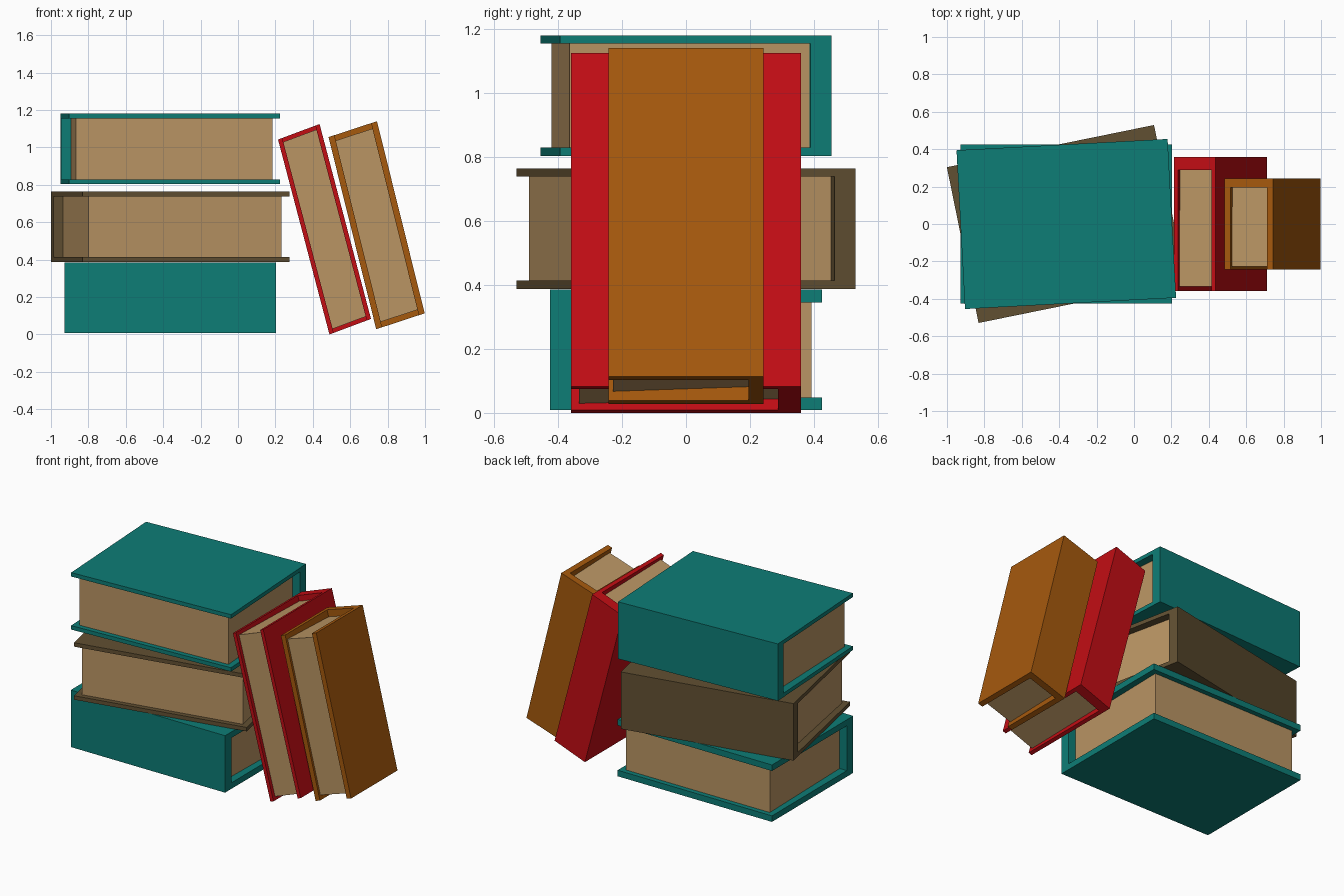
import bpy
import math
from mathutils import Matrix, Vector

if "Cube" in bpy.data.objects:
    bpy.data.objects.remove(bpy.data.objects["Cube"])


def material(name, rgb):
    m = bpy.data.materials.new(name)
    m.diffuse_color = (*rgb, 1)
    m.use_nodes = True
    m.node_tree.nodes["Principled BSDF"].inputs["Base Color"].default_value = m.diffuse_color
    return m


TEAL = material("teal", (0.004, 0.205, 0.18))
BROWN = material("brown", (0.12, 0.08, 0.032))
RED = material("red", (0.54, 0.004, 0.007))
ORANGE = material("orange", (0.38, 0.10, 0.004))
PAPER = material("paper", (0.49, 0.30, 0.127))


def prism(name, start, end, mat, matrix):
    """Solid between two matching outlines."""
    n = len(start)
    faces = [tuple(reversed(range(n))), tuple(range(n, 2 * n))]
    faces += [(i, (i + 1) % n, n + (i + 1) % n, n + i) for i in range(n)]
    mesh = bpy.data.meshes.new(name)
    mesh.from_pydata([matrix @ Vector(p) for p in start + end], [], faces)
    mesh.materials.append(mat)
    obj = bpy.data.objects.new(name, mesh)
    bpy.context.collection.objects.link(obj)


def book(name, centre, u, v, w, board, spine, inset, fore, mat):
    """u runs along the spine, v points to the spine, w goes through the boards."""
    u, v, w = Vector(u), Vector(v), Vector(w)
    a, b, c = u.length / 2, v.length / 2, w.length / 2
    mat4 = Matrix((u.normalized(), v.normalized(), w.normalized())).transposed().to_4x4()
    mat4.translation = centre
    # cover: C-shaped section extruded along the spine
    h, s = c - board, b - spine
    section = [(-b, -c), (b, -c), (b, c), (-b, c), (-b, h), (s, h), (s, -h), (-b, -h)]
    prism(name + "_cover", [(-a, y, z) for y, z in section],
          [(a, y, z) for y, z in section], mat, mat4)
    # pages: block slightly narrower at the spine
    p, q, f = a - inset, a - inset - 0.015, fore - b
    outline = [(-p, f), (p, f), (q, s), (-q, s)]
    prism(name + "_pages", [(x, y, -h) for x, y in outline],
          [(x, y, h) for x, y in outline], PAPER, mat4)


# stacked books
for name, z, angle, board, mat in (("bottom_book", 0.197, 180, 0.04, TEAL),
                                   ("middle_book", 0.576, 11.5, 0.026, BROWN),
                                   ("top_book", 0.992, 3.06, 0.026, TEAL)):
    r = Matrix.Rotation(math.radians(angle), 3, 'Z')
    book(name, (-0.362, 0, z), r @ Vector((1.13, 0, 0)), r @ Vector((0, 0.85, 0)),
         (0, 0, 0.377), board, 0.066, 0.038, 0.032, mat)

# leaning books, slightly sheared
book("red_leaning_book", (0.4625, 0, 0.5625), (0.275, 0, -1.042), (0, 0.718, 0),
     (0.222, 0, 0.083), 0.024, 0.071, 0.022, 0.024, RED)
book("orange_leaning_book", (0.741, 0, 0.584), (0.255, 0, -1.027), (0, 0.486, 0),
     (0.259, 0, 0.085), 0.033, 0.047, 0.03, 0.015, ORANGE)
